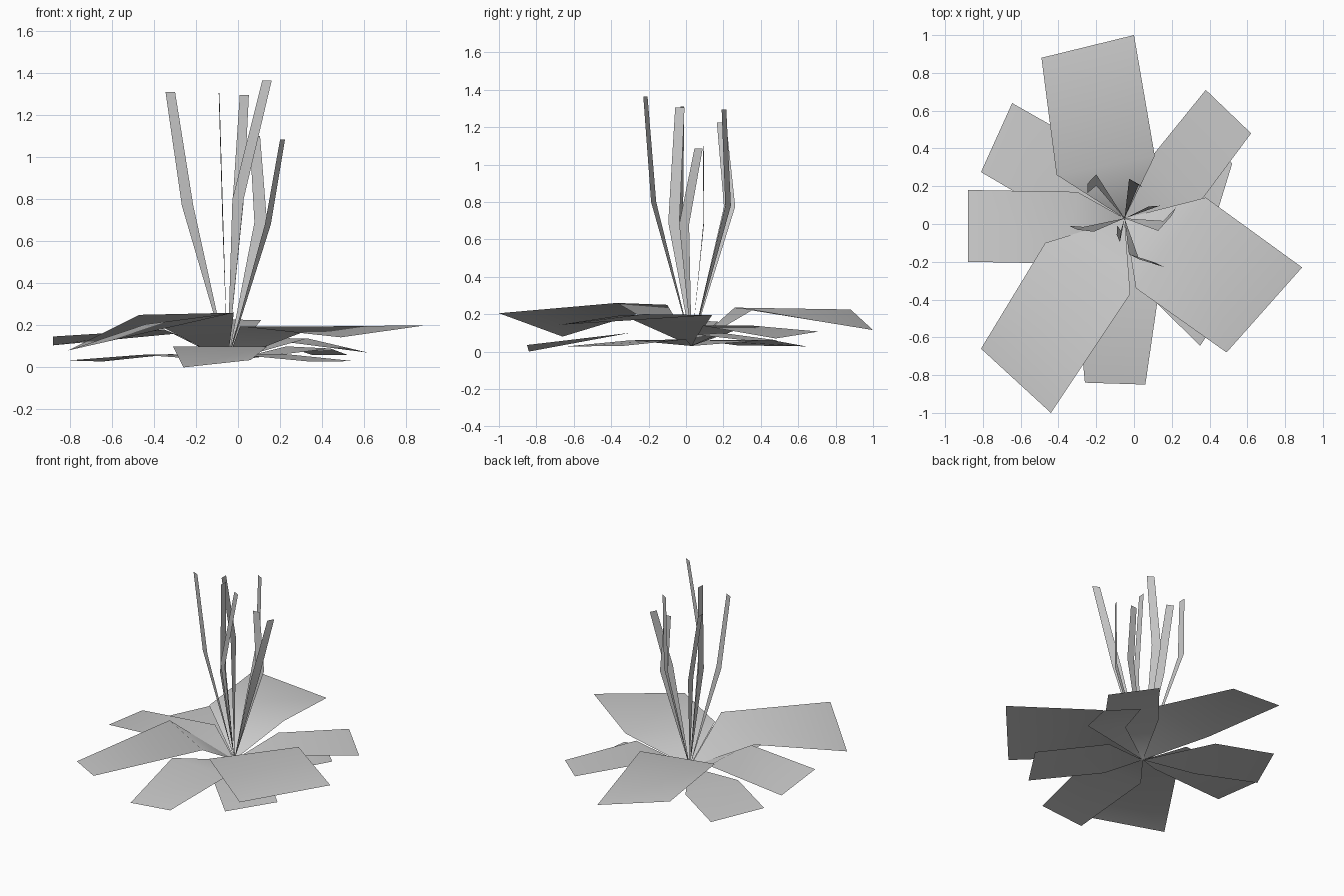
import bpy
from math import cos, sin, radians
from mathutils import Vector

BASE = Vector((-0.05, 0.03, 0.03))


def blade(name, mid_l, mid_r, tip_r, tip_l):
    """A folded leaf: a triangle out of the root, then a quad to the tip."""
    me = bpy.data.meshes.new(name)
    me.from_pydata([BASE, mid_l, mid_r, tip_r, tip_l], [],
                   [(0, 2, 1), (1, 2, 3, 4)])
    me.shade_smooth()
    ob = bpy.data.objects.new(name, me)
    bpy.context.collection.objects.link(ob)


# Broad ground leaves: fold left, fold right, tip right, tip left
leaves = {
    "back": ((-.41, .26, .235), (.11, .36, .225), (0, 1, .115), (-.49, .88, .225)),
    "back_right": ((.08, .34, .14), (.33, .09, .138), (.62, .48, .07), (.38, .71, .107)),
    "right": ((.38, .14, .195), (.01, -.34, .195), (.49, -.68, .143), (.89, -.23, .2)),
    "front_left": ((-.02, -.37, .26), (-.47, -.10, .25), (-.81, -.66, .08), (-.44, -1, .205)),
    "left": ((-.35, -.21, .18), (-.3, .17, .16), (-.88, .18, .105), (-.88, -.2, .147)),
    "back_left": ((-.46, .07, .06), (-.31, .45, .063), (-.645, .64, .028), (-.81, .275, .033)),
    "lower_right": ((.23, .19, .1), (.44, .06, .09), (.52, .32, .06), (.35, .49, .06)),
    "lower_front_right": ((.21, 0, .065), (0, -.3, .06), (.35, -.645, .027), (.55, -.34, .03)),
    "front": ((.14, -.3, .1), (-.31, -.3, .1), (-.26, -.84, 0), (.06, -.85, .035)),
}
for part, pts in leaves.items():
    blade("leaf_" + part, *[Vector(p) for p in pts])

# Upright stalks: fold centre, tip centre, direction of the width in degrees
stalks = [
    ((-.24, -.028, .77), (-.322, -.02, 1.31), -25),
    ((-.2, .233, .775), (-.245, .19, 1.225), 90),
    ((-.072, -.065, .69), (-.09, -.033, 1.305), 86),
    ((0, .225, .78), (.03, .203, 1.295), -30),
    ((0, -.173, .8), (.138, -.217, 1.365), -27),
    ((.142, -.01, .68), (.212, .067, 1.085), 62),
    ((.108, .095, .69), (.08, .093, 1.1), 4),
]
for i, (mid, tip, angle) in enumerate(stalks, 1):
    w = Vector((cos(radians(angle)), sin(radians(angle)), 0))
    mid, tip = Vector(mid), Vector(tip)
    blade(f"stalk_{i}", mid - w * .03, mid + w * .03, tip + w * .025, tip - w * .025)
